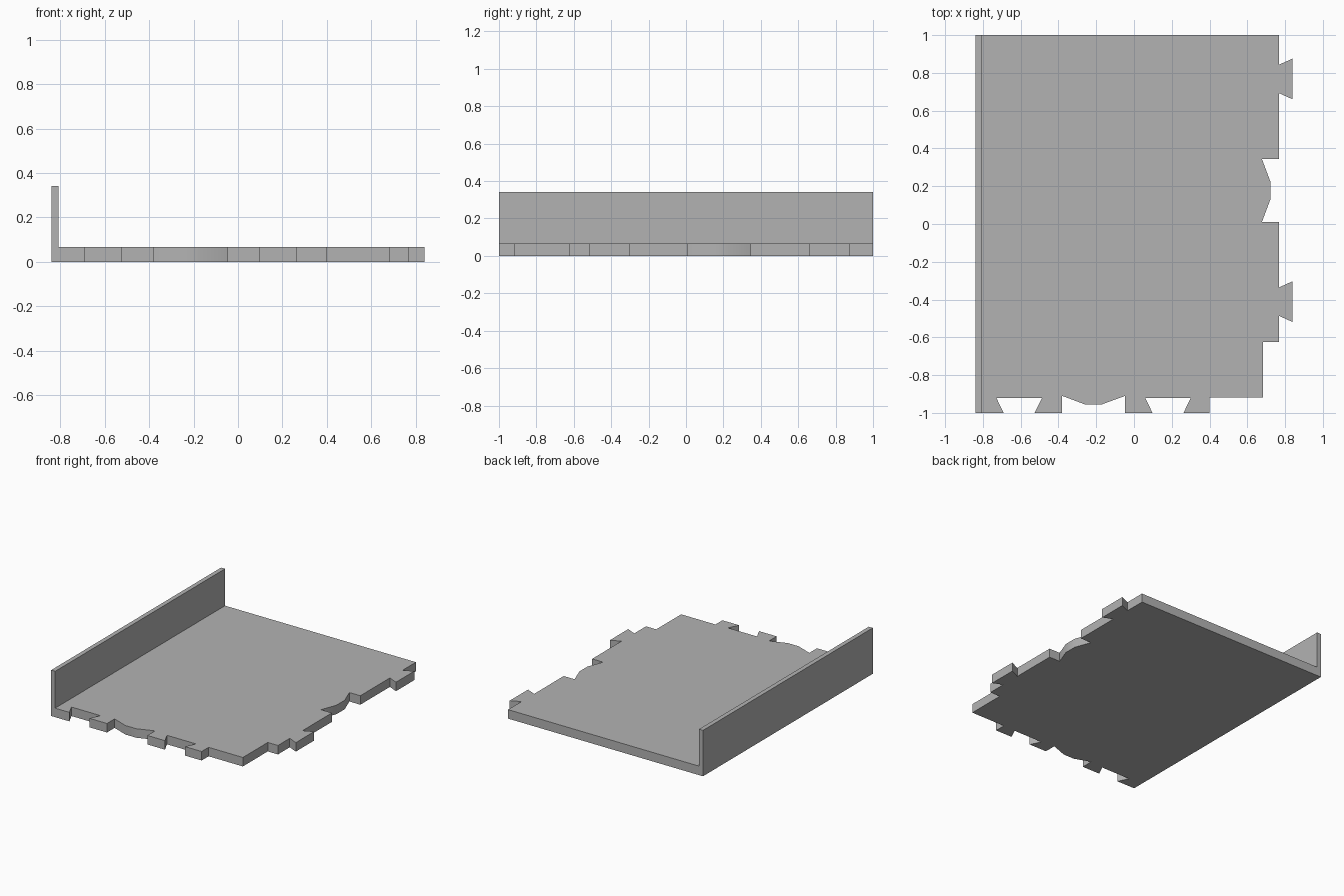
import bpy, bmesh, math

if "Cube" in bpy.data.objects:
    bpy.data.objects.remove(bpy.data.objects["Cube"])

grey = bpy.data.materials.new("plain grey")
grey.diffuse_color = (0.45, 0.45, 0.45, 1)
grey.use_nodes = True
grey.node_tree.nodes["Principled BSDF"].inputs["Base Color"].default_value = grey.diffuse_color

L, R, F, B = -0.84, 0.767, -1.0, 1.0     # floor edges
FLOOR, WALL, WALL_T = 0.067, 0.342, 0.033


def socket(x):
    """Dovetail slot cut into the front edge, centred on x."""
    return [(x - 0.082, F), (x - 0.12, -0.922), (x + 0.12, -0.922), (x + 0.082, F)]


def tab(y):
    """Dovetail tab on the right edge, centred on y."""
    return [(R, y - 0.075), (0.84, y - 0.108), (0.84, y + 0.108), (R, y + 0.075)]


def extrude(name, points, depth):
    bm = bmesh.new()
    face = bm.faces.new([bm.verts.new(p) for p in points])
    up = bmesh.ops.extrude_face_region(bm, geom=[face])["geom"]
    bmesh.ops.translate(bm, vec=depth, verts=[v for v in up if isinstance(v, bmesh.types.BMVert)])
    bmesh.ops.recalc_face_normals(bm, faces=bm.faces)
    mesh = bpy.data.meshes.new(name)
    bm.to_mesh(mesh)
    bm.free()
    mesh.materials.append(grey)
    ob = bpy.data.objects.new(name, mesh)
    bpy.context.collection.objects.link(ob)
    return ob


# Interlocking floor tile outline, counter-clockwise from the front left corner
outline = [(L, F)]
outline += socket(-0.608)
outline += [(-0.38, F), (-0.38, -0.91), (-0.26, -0.955), (-0.17, -0.955), (-0.047, -0.91), (-0.047, F)]
outline += socket(0.18)
outline += [(0.4, F), (0.4, -0.918), (0.683, -0.918), (0.683, -0.625), (R, -0.625)]   # corner step
outline += tab(-0.411)
outline += [(R, 0.01), (0.677, 0.01), (0.722, 0.13), (0.722, 0.225), (0.677, 0.345), (R, 0.345)]
outline += tab(0.768)
outline += [(R, B), (L + WALL_T, B), (L + WALL_T, F)]

# The floor starts at the wall's inner face so the two parts only touch
floor = extrude("floor_tile", [(x, y, 0) for x, y in outline[1:]], (0, 0, FLOOR))

# Thin upright wall along the left edge
wall = extrude("side_wall", [(L, F, 0), (L + WALL_T, F, 0), (L + WALL_T, F, WALL), (L, F, WALL)], (0, B - F, 0))

# Soften only the shallow curved bites
bpy.ops.object.select_all(action="DESELECT")
floor.select_set(True)
bpy.context.view_layer.objects.active = floor
bpy.ops.object.shade_smooth_by_angle(angle=math.radians(30))
